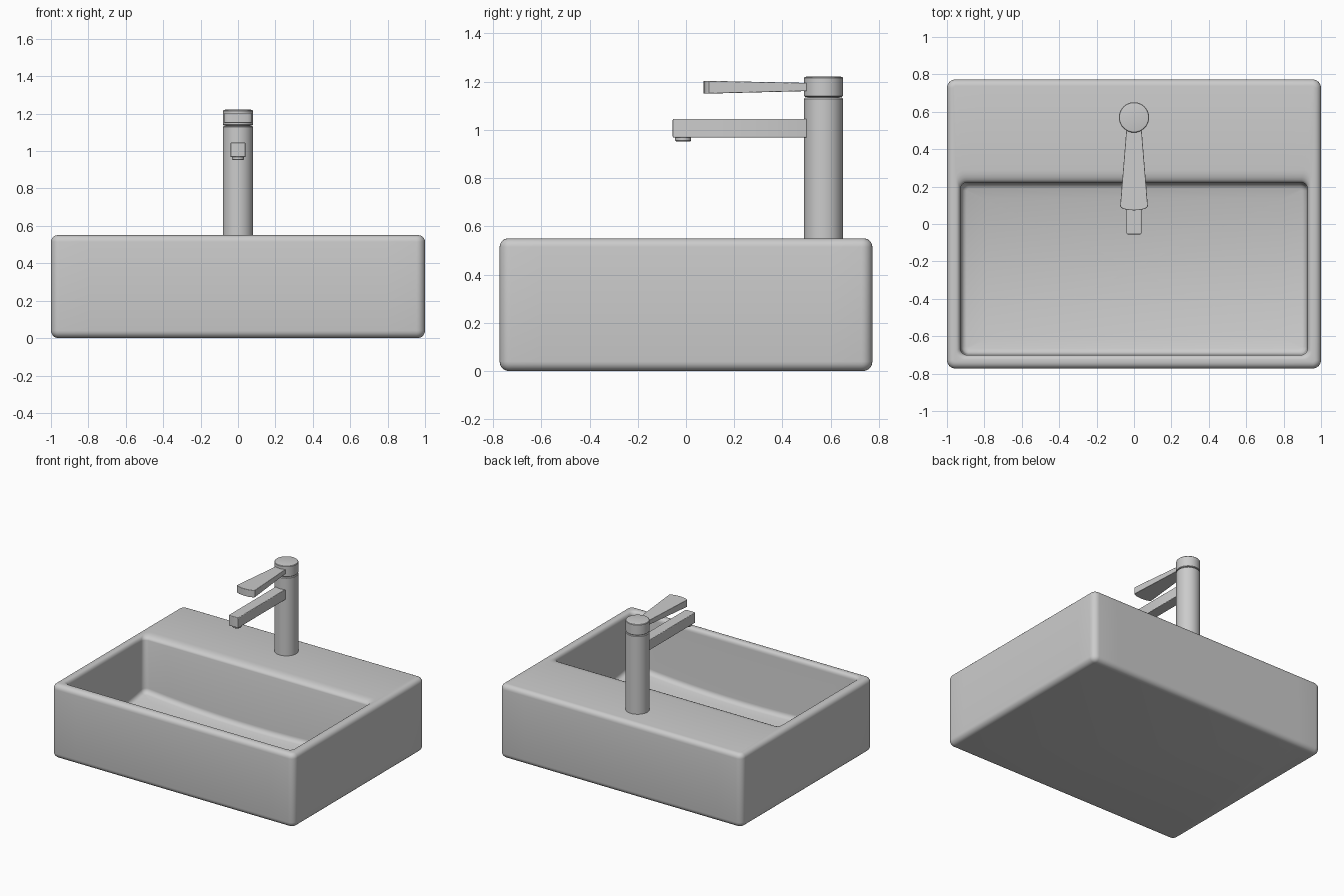
import bpy, bmesh
from math import sin, cos, pi, radians

if "Cube" in bpy.data.objects:
    bpy.data.objects.remove(bpy.data.objects["Cube"])


def finish(bm, name, angle=35):
    bmesh.ops.recalc_face_normals(bm, faces=bm.faces)
    me = bpy.data.meshes.new(name)
    bm.to_mesh(me)
    bm.free()
    ob = bpy.data.objects.new(name, me)
    bpy.context.collection.objects.link(ob)
    bpy.ops.object.select_all(action='DESELECT')
    ob.select_set(True)
    bpy.context.view_layer.objects.active = ob
    bpy.ops.object.shade_smooth_by_angle(angle=radians(angle))
    return ob


def loft(name, rings, angle=35):
    """Skin a stack of equal-length point rings and cap both ends."""
    bm = bmesh.new()
    vs = [[bm.verts.new(p) for p in r] for r in rings]
    n = len(vs[0])
    for a, b in zip(vs, vs[1:]):
        for i in range(n):
            j = (i + 1) % n
            bm.faces.new((a[i], a[j], b[j], b[i]))
    bm.faces.new(vs[0])
    bm.faces.new(vs[-1])
    return finish(bm, name, angle)


def rounded_rect(hx, y0, y1, r, z, seg=6, side=1):
    """Rounded rectangle ring; side = number of divisions of each straight."""
    arcs = []
    corners = ((hx - r, y1 - r), (-hx + r, y1 - r), (-hx + r, y0 + r), (hx - r, y0 + r))
    for k, (cx, cy) in enumerate(corners):
        angles = [(k + i / seg) * pi / 2 for i in range(seg + 1)]
        arcs.append([(cx + r * cos(a), cy + r * sin(a), z) for a in angles])
    pts = []
    for k, arc in enumerate(arcs):
        p, q = arc[-1], arcs[(k + 1) % 4][0]
        pts += arc
        pts += [(p[0] + (q[0] - p[0]) * t / side, p[1] + (q[1] - p[1]) * t / side, z)
                for t in range(1, side)]
    return pts


def lathe(name, cy, profile, n=48):
    return loft(name, [[(r * cos(2 * pi * i / n), cy + r * sin(2 * pi * i / n), z)
                        for i in range(n)] for r, z in profile])


def bevel_sharp(ob, width):
    m = ob.modifiers.new("bevel", 'BEVEL')
    m.width, m.segments, m.limit_method = width, 3, 'ANGLE'
    m.angle_limit = radians(50)


# Basin: outer shell, rim, deck and bowl as one continuous skin
W, D, H, R, C, S = 1.0, 0.773, 0.55, 0.04, 0.046, 12
rings = []
for i in range(6):                      # rounded bottom edge
    a = i / 5 * pi / 2
    d = R * (1 - sin(a))
    rings.append(rounded_rect(W - d, -D + d, D - d, C - d, R * (1 - cos(a)), side=S))
for i in range(6):                      # rounded top edge
    a = i / 5 * pi / 2
    d = 0.035 * (1 - cos(a))
    rings.append(rounded_rect(W - d, -D + d, D - d, C - d, H - 0.035 * (1 - sin(a)), side=S))
for i in range(6):                      # inner lip, wider along the deck
    a = i / 5 * pi / 2
    s = sin(a)
    rings.append(rounded_rect(0.952 - 0.024 * s, -0.724 + 0.024 * s, 0.29 - 0.068 * s,
                              0.045 - 0.01 * s, H - 0.03 * (1 - cos(a)), side=S))

# Dished floor: highest in the corners, lowest in the middle
MY, HX, HY, F = -0.239, 0.924, 0.457, 0.03


def floor_z(x, y):
    return 0.05 + 0.045 * ((x / HX) ** 2 + ((y - MY) / HY) ** 2)


def floor_ring(ring):
    return [(x, y, h + floor_z(x, y)) for x, y, h in ring]


for i in range(6):                      # fillet between bowl walls and floor
    a = i / 5 * pi / 2
    d = F * (1 - cos(a))
    rings.append(floor_ring(rounded_rect(HX - d, MY - HY + d, MY + HY - d, 0.04 - d,
                                         F * (1 - sin(a)), side=S)))
edge = rings[-1]
for k in (0.88, 0.75, 0.6, 0.45, 0.3, 0.15, 0.04):
    rings.append(floor_ring([(x * k, MY + (y - MY) * k, 0) for x, y, z in edge]))
loft("basin", rings, 40)

# Tap column with narrow neck and turning cap
TY = 0.57
lathe("tap_column", TY, [(0.081, 0.54), (0.081, 1.129), (0.077, 1.134), (0.066, 1.134),
                         (0.066, 1.145)])
lathe("tap_cap", TY, [(0.077, 1.137), (0.081, 1.141), (0.081, 1.215), (0.078, 1.219),
                      (0.07, 1.221)])

# Square spout
spout = loft("spout", [rounded_rect(0.04, -0.055, 0.53, 0.006, z, 2) for z in (0.968, 1.045)])
bevel_sharp(spout, 0.004)
lathe("spout_outlet", -0.012, [(0.033, 0.975), (0.033, 0.956), (0.03, 0.953)], 32)

# Flared lever handle with a bowed front edge
outline = [(0.036, 0.54), (0.042, 0.49), (0.074, 0.095)]
outline += [(0.074 * cos(a), 0.095 - 0.022 * sin(a)) for a in [pi * i / 8 for i in range(1, 8)]]
outline += [(-0.074, 0.095), (-0.042, 0.49), (-0.036, 0.54)]


def lever_ring(z_front, z_back):
    return [(x, y, z_front + (z_back - z_front) * (y - 0.07) / 0.43) for x, y in outline]


lever = loft("lever_handle", [lever_ring(1.15, 1.161), lever_ring(1.204, 1.195)])
bevel_sharp(lever, 0.003)
